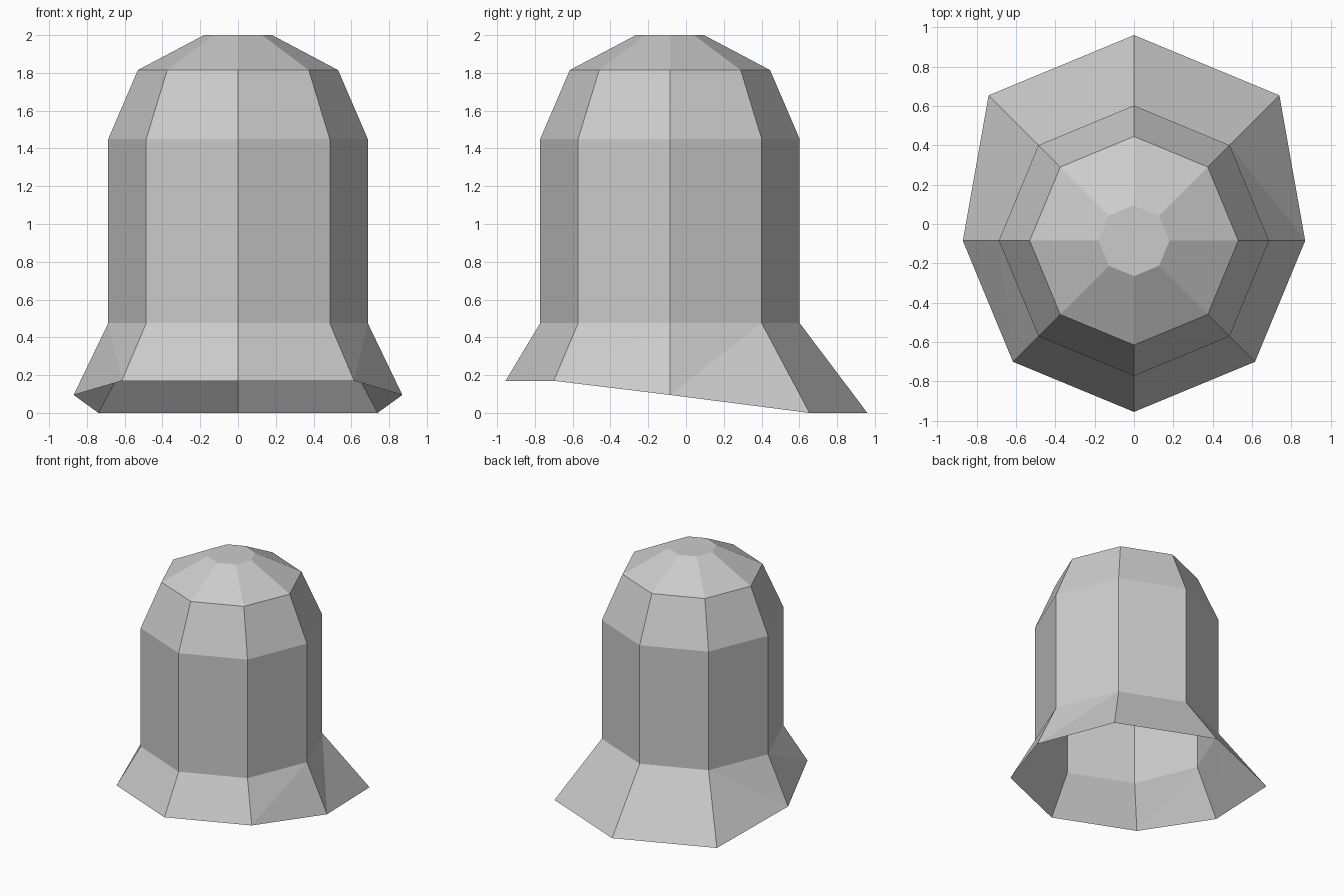
import bpy, bmesh
from math import sin, cos, pi

cube = bpy.data.objects.get("Cube")
if cube:
    bpy.data.objects.remove(cube, do_unlink=True)

SIDES = 8
CENTRE_Y = -0.085


def material(name, rgb):
    mat = bpy.data.materials.new(name)
    mat.use_nodes = True
    mat.diffuse_color = (*rgb, 1)
    mat.node_tree.nodes["Principled BSDF"].inputs["Base Color"].default_value = (*rgb, 1)
    return mat


def ring(bm, shape):
    """Add an octagonal ring; shape(angle) gives radius and height."""
    verts = []
    for i in range(SIDES):
        a = 2 * pi * i / SIDES
        r, z = shape(a)
        verts.append(bm.verts.new((r * cos(a), CENTRE_Y + r * sin(a), z)))
    return verts


def brim_edge(a):
    """Short raised brim at the front, long low brim at the back."""
    s = sin(a)
    if s > 0.1:
        return 1.045, 0.0
    if s < -0.1:
        return 0.87, 0.17
    return 0.87, 0.095


bm = bmesh.new()

# Crown: straight wall, shoulder and shallow dome
profile = [(0.687, 0.475), (0.687, 1.45), (0.53, 1.815), (0.18, 2.0)]
crown = [ring(bm, lambda a, p=p: p) for p in profile]
for low, high in zip(crown, crown[1:]):
    for i in range(SIDES):
        j = (i + 1) % SIDES
        bm.faces.new((low[i], low[j], high[j], high[i]))
bm.faces.new(crown[-1])

# Flared brim, open underneath, folded symmetrically about x
low, high = ring(bm, brim_edge), crown[0]
for i in range(SIDES):
    j = (i + 1) % SIDES
    if i in (0, 1, 6, 7):
        bm.faces.new((low[i], high[j], high[i]))
        bm.faces.new((low[i], low[j], high[j]))
    else:
        bm.faces.new((low[i], low[j], high[i]))
        bm.faces.new((low[j], high[j], high[i]))

mesh = bpy.data.meshes.new("brimmed_helmet")
bm.to_mesh(mesh)
bm.free()
mesh.materials.append(material("light grey", (0.6, 0.6, 0.6)))
helmet = bpy.data.objects.new("brimmed_helmet", mesh)
bpy.context.collection.objects.link(helmet)
